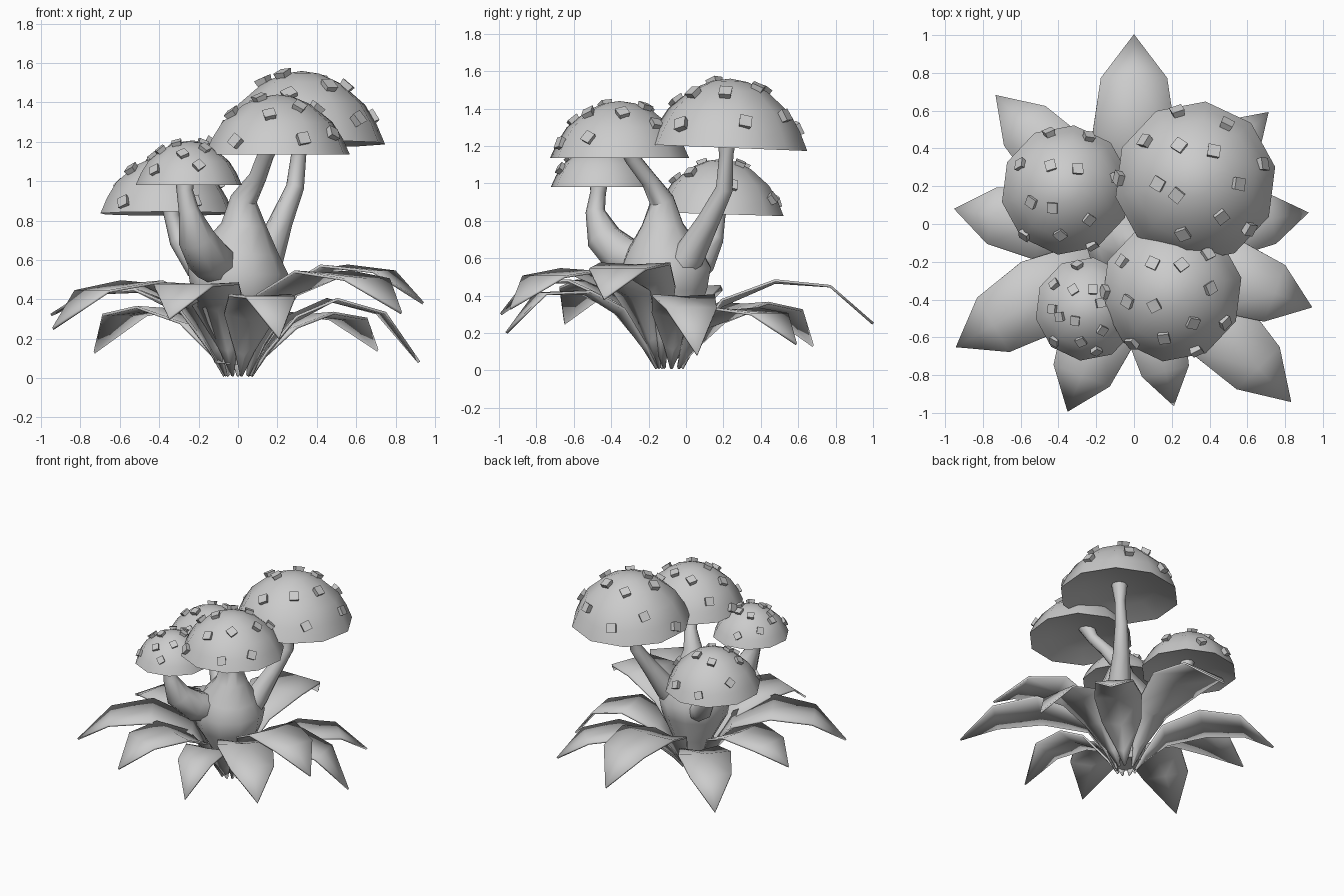
import bpy, bmesh, math, random
from mathutils import Vector, Matrix, Euler

if "Cube" in bpy.data.objects:
    bpy.data.objects.remove(bpy.data.objects["Cube"])

random.seed(4)


def finish(name, bm, angle=35):
    bmesh.ops.recalc_face_normals(bm, faces=bm.faces)
    me = bpy.data.meshes.new(name)
    bm.to_mesh(me)
    bm.free()
    for p in me.polygons:
        p.use_smooth = True
    me.set_sharp_from_angle(angle=math.radians(angle))
    ob = bpy.data.objects.new(name, me)
    bpy.context.collection.objects.link(ob)
    return ob


def skin(bm, rings):
    for a, b in zip(rings, rings[1:]):
        n = len(a)
        for i in range(n):
            bm.faces.new((a[i], a[(i + 1) % n], b[(i + 1) % n], b[i]))


def tube(name, pts, sides=8):
    """Sweep rings along points given as (x, y, z, radius)."""
    bm = bmesh.new()
    c = [Vector(p[:3]) for p in pts]
    rings = []
    for i, p in enumerate(pts):
        t = (c[min(i + 1, len(c) - 1)] - c[max(i - 1, 0)]).normalized()
        q = Vector((0, 0, 1)).rotation_difference(t)
        rings.append([bm.verts.new(c[i] + q @ Vector((
            p[3] * math.cos(k * math.tau / sides),
            p[3] * math.sin(k * math.tau / sides), 0))) for k in range(sides)])
    skin(bm, rings)
    bm.faces.new(rings[0])
    bm.faces.new(rings[-1])
    return finish(name, bm, 50)


# Bulb and stems
tube("bulb_stem", [(-.01, -.09, .07, .11), (0, -.09, .25, .15), (0, -.11, .42, .235),
                   (0, -.11, .54, .255), (.01, -.12, .65, .2), (.03, -.125, .78, .115),
                   (.03, -.13, .91, .068), (.1, -.2, 1.02, .045),
                   (.14, -.285, 1.13, .042), (.18, -.33, 1.25, .06)], 10)
tube("back_right_stem", [(.1, -.06, .5, .1), (.15, .02, .62, .085), (.22, .12, .8, .06),
                         (.29, .205, .97, .046), (.31, .215, 1.15, .038), (.32, .22, 1.3, .06)])
tube("front_left_stem", [(-.06, -.18, .55, .1), (-.15, -.34, .61, .115), (-.21, -.44, .71, .095),
                         (-.25, -.485, .85, .052), (-.27, -.47, .95, .042), (-.27, -.46, 1.06, .055)])
tube("back_left_stem", [(-.05, -.03, .48, .09), (-.2, .08, .57, .075), (-.3, .15, .7, .05),
                        (-.335, .17, .82, .04), (-.35, .18, .94, .055)])

# Caps: normalised dome profile (radius, height), then the hollow underside
DOME = [(1, 0), (.9, .27), (.76, .54), (.47, .83), (.22, .96)]
UNDER = [(.95, .02), (.6, .17), (.15, .25)]
SIDES = 10


def dome_point(t):
    prof = [(0, 1)] + DOME[::-1]
    for (r0, h0), (r1, h1) in zip(prof, prof[1:]):
        if t <= r1:
            return h0 + (h1 - h0) * (t - r0) / (r1 - r0), Vector((h0 - h1, r1 - r0))
    return 0, Vector((1, .4))


def cap(name, x, y, z, rad, height, tilt, spots, size):
    bm = bmesh.new()
    M = Matrix.Translation((x, y, z)) @ Euler(tilt).to_matrix().to_4x4()

    def ring(r, h):
        return [bm.verts.new(M @ Vector((rad * r * math.cos((k + .3) * math.tau / SIDES),
                                         rad * r * math.sin((k + .3) * math.tau / SIDES),
                                         height * h))) for k in range(SIDES)]
    rings = [ring(r, h) for r, h in UNDER[::-1] + DOME]
    skin(bm, rings)
    bm.faces.new(rings[0])
    top = bm.verts.new(M @ Vector((0, 0, height)))
    for i in range(SIDES):
        bm.faces.new((rings[-1][i], rings[-1][(i + 1) % SIDES], top))
    finish(name, bm, 40)

    # Warts: tapered blocks standing on the dome
    bm = bmesh.new()
    for sx, sy in spots:
        d = Vector((sx - x, sy - y, 0))
        t = min(d.length / rad, .94)
        h, n2 = dome_point(t)
        u = d.normalized()
        n = Vector((u.x * n2.x * height, u.y * n2.x * height, n2.y * rad)).normalized()
        pos = u * t * rad * .98 + Vector((0, 0, h * height))
        rot = Vector((0, 0, 1)).rotation_difference(n).to_matrix().to_4x4()
        spin = Matrix.Rotation(random.uniform(0, 1.57), 4, 'Z')
        bmesh.ops.create_cone(bm, cap_ends=True, segments=4, radius1=size * .7,
                              radius2=size * .95, depth=size * 1.1,
                              matrix=M @ Matrix.Translation(pos) @ rot @ spin)
    finish(name + "_warts", bm, 30)


cap("back_right_cap", .325, .222, 1.19, .43, .37, (-.04, 0, 0),
    [(.06, .43), (.24, .4), (.42, .37), (.13, .2), (.23, .14), (.55, .2), (.46, .03),
     (.26, -.06), (.23, .59), (.49, .52), (.68, .31), (.61, -.03), (-.09, .24)], .05)
cap("front_right_cap", .2, -.355, 1.135, .375, .305, (0, 0, 0),
    [(-.06, -.2), (.1, -.21), (.25, -.22), (.39, -.16), (.4, -.34), (.11, -.43), (-.03, -.41),
     (.31, -.52), (.16, -.6), (-.01, -.63), (.33, -.67), (.48, -.52), (-.17, -.36)], .046)
cap("back_left_cap", -.36, .18, .835, .345, .295, (-.03, 0, 0),
    [(-.6, .31), (-.44, .3), (-.3, .28), (-.54, .11), (-.43, .08), (-.24, .02), (-.39, -.06),
     (-.45, .48), (-.24, .46), (-.58, -.06), (-.21, -.14), (-.1, .24)], .042)
cap("front_left_cap", -.25, -.45, .98, .275, .225, (0, 0, 0),
    [(-.42, -.32), (-.32, -.35), (-.22, -.35), (-.43, -.45), (-.39, -.49), (-.31, -.51),
     (-.17, -.56), (-.42, -.62), (-.28, -.62), (-.2, -.67), (-.3, -.22), (-.18, -.42)], .037)

# Leaves: tip x, y, z, corner height, widest height, half width
LEAVES = [(0, 1, .25, .45, .48, .22), (-.73, .68, .13, .32, .36, .19),
          (-.95, .08, .32, .43, .45, .19), (-.94, -.65, .25, .44, .49, .21),
          (-.35, -.99, .3, .47, .48, .2), (.21, -.96, .2, .41, .42, .16),
          (.83, -.94, .33, .5, .54, .2), (.94, -.44, .38, .54, .57, .2),
          (.92, .06, .08, .33, .4, .17), (.71, .59, .14, .3, .33, .17)]
ROOT = Vector((0, -.09, 0))
for i, (tx, ty, tz, cz, mz, w) in enumerate(LEAVES):
    d = Vector((tx, ty, 0)) - ROOT
    L = d.length
    d.normalize()
    s = Vector((-d.y, d.x, 0))
    bm = bmesh.new()
    # rows: distance out, height, half width, midrib sag
    rows = [(.07, .015, .006, .005), (.14, mz * .33, .05, .02), (.28, mz * .78, .14, .03),
            (L * .52, mz, w, .01), (L * .79, cz, w * .8, 0)]
    grid = []
    for r, h, hw, sag in rows:
        grid.append([bm.verts.new(ROOT + d * r + s * hw * k
                                  + Vector((0, 0, h - (sag if k == 0 else 0))))
                     for k in (-1, 0, 1)])
    for a, b in zip(grid, grid[1:]):
        for k in (0, 1):
            bm.faces.new((a[k], a[k + 1], b[k + 1], b[k]))
    tip = bm.verts.new((tx, ty, tz))
    for k in (0, 1):
        bm.faces.new((grid[-1][k], grid[-1][k + 1], tip))
    leaf = finish("leaf_%d" % (i + 1), bm, 60)
    mod = leaf.modifiers.new("thickness", 'SOLIDIFY')
    mod.thickness = .014
    mod.offset = 0
